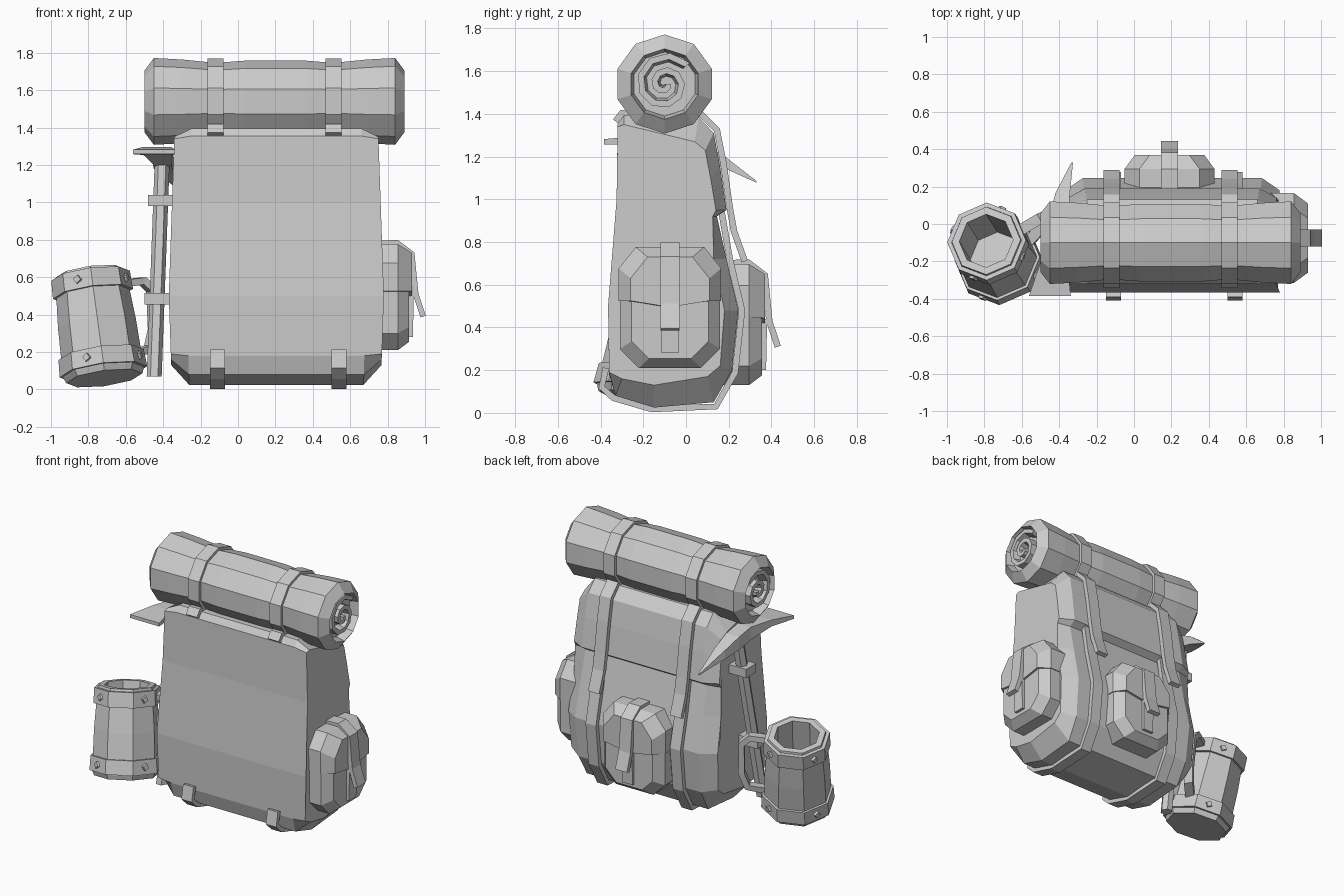
import bpy, bmesh
from math import cos, sin, pi, radians
from mathutils import Vector as V

cube = bpy.data.objects.get("Cube")
if cube:
    bpy.data.objects.remove(cube)

grey = bpy.data.materials.new("plain_grey")
grey.use_nodes = True
tone = (0.6, 0.6, 0.6, 1)
grey.diffuse_color = tone
grey.node_tree.nodes["Principled BSDF"].inputs["Base Color"].default_value = tone


def loft(name, rings, loop=False):
    """Skin equal-sized rings; cap the ends, or join last to first."""
    bm = bmesh.new()
    rows = [[bm.verts.new(p) for p in ring] for ring in rings]
    n = len(rows[0])
    pairs = list(zip(rows, rows[1:]))
    if loop:
        pairs.append((rows[-1], rows[0]))
    for a, b in pairs:
        for i in range(n):
            j = (i + 1) % n
            bm.faces.new((a[i], a[j], b[j], b[i]))
    if not loop:
        bm.faces.new(rows[0])
        bm.faces.new(rows[-1])
    bmesh.ops.recalc_face_normals(bm, faces=bm.faces)
    mesh = bpy.data.meshes.new(name)
    bm.to_mesh(mesh)
    bm.free()
    mesh.materials.append(grey)
    obj = bpy.data.objects.new(name, mesh)
    bpy.context.collection.objects.link(obj)
    return obj


def ribbon(name, pts, side, width, thick):
    """Flat strap following a path, wide along the side vector."""
    pts = [V(p) for p in pts]
    side = V(side).normalized()
    rings = []
    for i, p in enumerate(pts):
        before = (p - pts[max(i - 1, 0)]).normalized()
        after = (pts[min(i + 1, len(pts) - 1)] - p).normalized()
        n = (before + after).cross(side).normalized() * thick / 2
        s = side * width / 2
        rings.append([p + s + n, p - s + n, p - s - n, p + s - n])
    return loft(name, rings)


def circle(centre, u, v, r, count, turn=0.0):
    return [centre + r * (u * cos(turn + 2 * pi * i / count) + v * sin(turn + 2 * pi * i / count))
            for i in range(count)]


X, Y, Z = V((1, 0, 0)), V((0, 1, 0)), V((0, 0, 1))

# Pack body: side outline lofted across, with smaller chamfered ends
full = [(-.32, 1.355), (-.29, 1.395), (.06, 1.385), (.13, 1.31), (.16, 1.15), (.19, .95), (.145, .92),
        (.19, .72), (.245, .48), (.215, .2), (.13, .05), (-.15, .025), (-.33, .08), (-.36, .18),
        (-.365, .5), (-.325, 1.0)]
ends = [(-.32, 1.34), (-.29, 1.35), (.04, 1.27), (.09, 1.23), (.115, 1.1), (.14, .95), (.125, .92),
        (.13, .72), (.18, .48), (.16, .22), (.1, .17), (-.15, .13), (-.3, .16), (-.36, .19),
        (-.365, .5), (-.325, 1.0)]


def section(outline, half):
    return [V((.205 + half * (1 - .06 * abs(z - .5)), y, z)) for y, z in outline]


loft("pack_body", [section(ends, -.575), section(full, -.48), section(full, 0),
                   section(full, .48), section(ends, .575)])

# Long straps: one under the pack, one over the flap with a loose tip
under = [(.165, .95), (.205, .72), (.262, .48), (.23, .19), (.14, .03), (-.16, .018),
         (-.34, .07), (-.395, .12), (-.375, .21)]
over = [(-.33, 1.365), (-.3, 1.405), (.07, 1.4), (.145, 1.325), (.175, 1.17), (.205, .96),
        (.225, .85), (.275, .71)]
for word, top_x, low_x in (("right", -.12, -.11), ("left", .51, .54)):
    ribbon(word + "_under_strap", [(low_x, y, z) for y, z in under], X, .08, .03)
    ribbon(word + "_flap_strap", [(top_x, y, z) for y, z in over], X, .085, .03)

# Bedroll: pinched where the straps sit, hollow rim at both ends
AXIS_Y, AXIS_Z = -.1, 1.54


def roll_ring(x, r):
    return circle(V((x, AXIS_Y, AXIS_Z)), Y, Z, r, 10, pi / 2)


loft("bedroll", [roll_ring(x, r) for x, r in (
    (-.44, .15), (-.5, .165), (-.45, .232), (-.3, .224), (-.12, .206), (.04, .218), (.36, .218),
    (.51, .206), (.69, .224), (.84, .232), (.89, .165), (.83, .15))])
for word, x in (("right", -.12), ("left", .51)):
    loft(word + "_bedroll_strap", [roll_ring(x + dx, r) for dx, r in (
        (-.043, .2), (-.043, .229), (.043, .229), (.043, .2))], loop=True)

# Coiled cloth inside each bedroll end
for word, inner, outer in (("right", -.44, -.49), ("left", .82, .88)):
    rings = []
    for k in range(18):
        a = radians(40 + 40 * k)
        r = .155 - .0075 * k
        d = Y * cos(a) + Z * sin(a)
        c = V((0, AXIS_Y, AXIS_Z))
        rings.append([c + d * r + X * inner, c + d * r + X * outer,
                      c + d * (r - .03) + X * outer, c + d * max(r - .045, 0) + X * inner])
    loft(word + "_bedroll_coil", rings)


# Pockets: chamfered box, overlapping lid with a pointed edge, strap and loose tip
def pocket(name, base, u, w):
    def at(a, b, c):
        return base + u * a + Z * b + w * c

    def outline(a, b, cut, c):
        return [at(*p, c) for p in ((a, cut - b), (a, b - cut), (a - cut, b), (cut - a, b),
                                    (-a, b - cut), (-a, cut - b), (cut - a, -b), (a - cut, -b))]

    def lid(a, b, c):
        return [at(*p, c) for p in ((a, .035), (a, b - .1), (a - .08, b), (.08 - a, b),
                                    (-a, b - .1), (-a, .035), (0, .005))]

    loft(name + "_pocket", [outline(.235, .28, .09, -.06), outline(.235, .28, .09, .09),
                            outline(.18, .235, .08, .15)])
    loft(name + "_pocket_lid", [lid(.24, .287, -.05), lid(.24, .287, .09), lid(.185, .24, .165)])
    ribbon(name + "_pocket_strap", [at(0, b, c) for b, c in (
        (.29, -.03), (.295, .085), (.235, .165), (.02, .185), (-.1, .225))], u, .09, .03)
    ribbon(name + "_pocket_lower_strap", [at(0, .03, .16), at(0, -.21, .155)], u, .08, .03)


pocket("left", V((.765, -.075, .49)), Y, X)
pocket("back", V((.19, .205, .41)), X, Y)

# Pickaxe: leaning handle, flat blade forward and spike backward
foot, top = V((-.448, -.2, .07)), V((-.405, .01, 1.23))
loft("pick_handle", [circle(p, X, Y, .04, 6) for p in (foot, top)])
head = []
for x, y, z, w, h in ((-.45, -.385, 1.27, .112, .012), (-.43, -.22, 1.275, .075, .022),
                      (-.405, -.06, 1.25, .05, .045), (-.4, .06, 1.225, .05, .045),
                      (-.38, .17, 1.18, .038, .03), (-.33, .33, 1.082, .004, .004)):
    head.append([V((x + sx * w, y, z + sz * h)) for sx, sz in ((1, 1), (-1, 1), (-1, -1), (1, -1))])
loft("pick_head", head)
for word, height in (("upper", 1.01), ("lower", .485)):
    c = foot.lerp(top, (height - foot.z) / (top.z - foot.z))
    loft(word + "_pick_loop", [[c + V((sx, sy, dz)) for sx, sy in (
        (-.068, -.055), (.1, -.055), (.1, .055), (-.068, .055))] for dz in (-.03, .03)])

# Mug: eight staves, two bands, hollow inside, tilted axis
bottom, rim = V((-.715, -.21, .06)), V((-.79, -.09, .62))
axis = (rim - bottom).normalized()
mu = (X - axis * X.dot(axis)).normalized()
mv = axis.cross(mu)


def mug_ring(h, r):
    return circle(bottom + axis * h, mu, mv, r, 8)


loft("mug_body", [mug_ring(h, r) for h, r in (
    (0, .205), (.03, .218), (.3, .21), (.56, .19), (.58, .185), (.58, .145), (.12, .145))])
for word, low, high, r_low, r_high in (("lower", .035, .13, .236, .23), ("upper", .465, .565, .216, .212)):
    loft(word + "_mug_band", [mug_ring(low, r_low - .03), mug_ring(low, r_low),
                              mug_ring(high, r_high), mug_ring(high, r_high - .03)], loop=True)
    # Diamond studs on every other stave
    for k in range(4):
        a = radians(67.5 + 90 * k)
        d = mu * cos(a) + mv * sin(a)
        c = bottom + axis * (low + high) / 2 + d * (r_low + r_high) / 2 * cos(pi / 8)
        loft(word + "_mug_stud", [circle(c + d * o, axis, axis.cross(d), r, 4, .25)
                                  for o, r in ((-.01, .027), (.014, .022))])

# Mug handle
ribbon("mug_handle", [(-.62, -.04, .565), (-.51, .025, .58), (-.46, .045, .53), (-.45, .03, .32),
                      (-.475, 0, .22), (-.57, -.1, .18)], (-.5, .85, 0), .06, .04)
